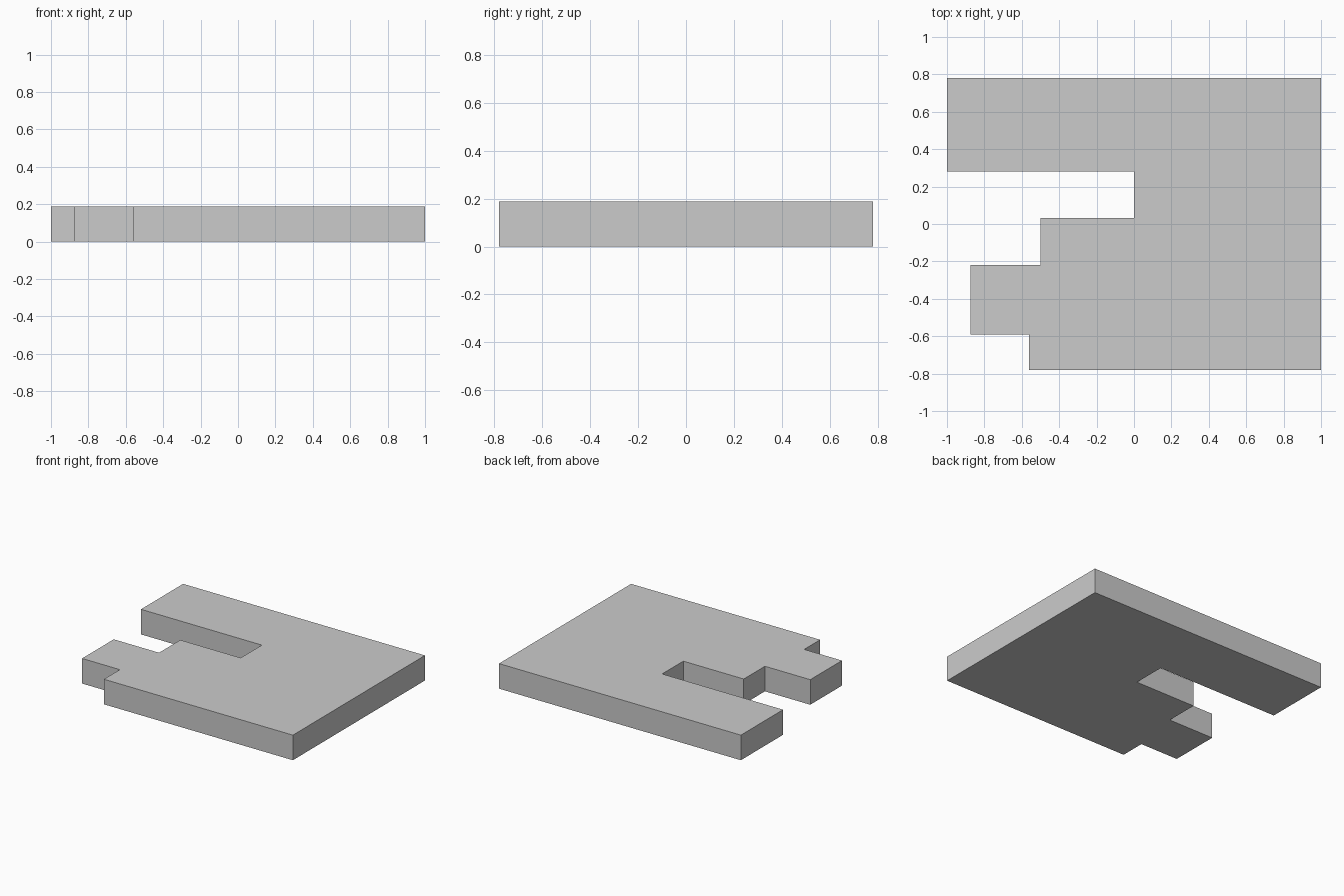
import bpy
import bmesh

if "Cube" in bpy.data.objects:
    bpy.data.objects.remove(bpy.data.objects["Cube"])

HEIGHT = 0.1875

# Plan outline of the notched slab, counter-clockwise from the front right
outline = [
    (1, -0.78), (1, 0.78), (-1, 0.78), (-1, 0.282),
    (0, 0.282), (0, 0.032), (-0.5, 0.032), (-0.5, -0.218),
    (-0.875, -0.218), (-0.875, -0.592), (-0.5625, -0.592), (-0.5625, -0.78),
]

# Extrude the outline up into a solid plate
bm = bmesh.new()
base = bm.faces.new([bm.verts.new((x, y, 0)) for x, y in outline])
top = bmesh.ops.extrude_face_region(bm, geom=[base], use_keep_orig=True)
bmesh.ops.translate(bm, vec=(0, 0, HEIGHT),
                    verts=[v for v in top["geom"] if isinstance(v, bmesh.types.BMVert)])
bmesh.ops.recalc_face_normals(bm, faces=bm.faces)

mesh = bpy.data.meshes.new("notched_slab")
bm.to_mesh(mesh)
bm.free()
bpy.context.collection.objects.link(bpy.data.objects.new("notched_slab", mesh))
